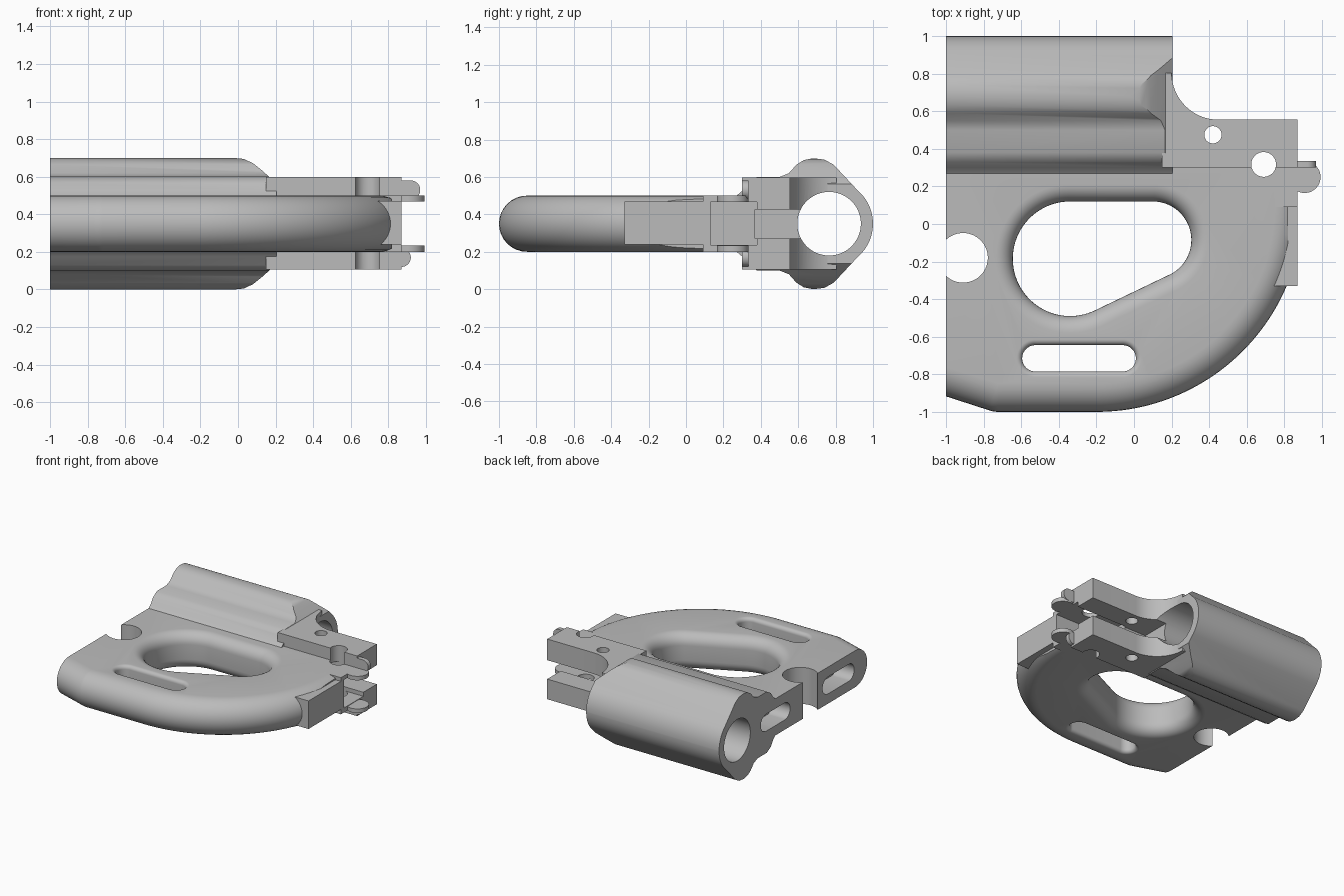
import bpy, bmesh
from math import cos, sin, pi, sqrt, radians
from mathutils import Vector

if "Cube" in bpy.data.objects:
    bpy.data.objects.remove(bpy.data.objects["Cube"])

MID = 0.35  # height of the symmetry plane

gray = bpy.data.materials.new("plain gray")
gray.use_nodes = True
gray.diffuse_color = (0.5, 0.5, 0.5, 1)
gray.node_tree.nodes["Principled BSDF"].inputs["Base Color"].default_value = (0.5, 0.5, 0.5, 1)


def hull(circles, grow=0.0, n=64):
    """Rounded outline wrapped around circles (x, y, radius)."""
    pts = []
    for i in range(n):
        a = 2 * pi * (i + 0.5) / n
        x, y, r = max(circles, key=lambda c: c[0] * cos(a) + c[1] * sin(a) + c[2])
        pts.append((x + (r + grow) * cos(a), y + (r + grow) * sin(a)))
    return pts


def loft(name, rings, axis="z"):
    """Closed solid through rings of (outline, height) along an axis."""
    place = {"x": lambda a, b, h: (h, a, b),
             "y": lambda a, b, h: (a, h, b),
             "z": lambda a, b, h: (a, b, h)}[axis]
    bm = bmesh.new()
    loops = [[bm.verts.new(place(a, b, h)) for a, b in pts] for pts, h in rings]
    for low, high in zip(loops, loops[1:]):
        for i in range(len(low)):
            bm.faces.new((low[i - 1], low[i], high[i], high[i - 1]))
    bm.faces.new(loops[0])
    bm.faces.new(loops[-1])
    bmesh.ops.recalc_face_normals(bm, faces=bm.faces)
    mesh = bpy.data.meshes.new(name)
    bm.to_mesh(mesh)
    bm.free()
    mesh.materials.append(gray)
    obj = bpy.data.objects.new(name, mesh)
    bpy.context.collection.objects.link(obj)
    return obj


def prism(name, pts, lo, hi, axis="z"):
    return loft(name, [(pts, lo), (pts, hi)], axis)


def box(name, x0, x1, y0, y1, z0, z1):
    return prism(name, [(x0, y0), (x1, y0), (x1, y1), (x0, y1)], z0, z1)


def carve(targets, cutter, operation="DIFFERENCE"):
    for obj in targets:
        mod = obj.modifiers.new("carve", "BOOLEAN")
        mod.object, mod.operation, mod.solver = cutter, operation, "EXACT"
        bpy.context.view_layer.objects.active = obj
        bpy.ops.object.modifier_apply(modifier=mod.name)
    bpy.data.objects.remove(cutter)


def flared_cutter(circles, flare, half=0.15):
    """Through-hole cutter whose rims round over into the faces."""
    steps = [flare * sin(pi / 2 * i / 8) for i in range(9)]
    side = [(half - flare + s, flare - sqrt(max(flare ** 2 - s ** 2, 0))) for s in steps]
    side.append((half + 0.05, flare))
    levels = [(-h, g) for h, g in reversed(side)] + side
    return loft("cutter", [(hull(circles, g, 96), MID + h) for h, g in levels])


# Grip plate with a fully rounded outer edge
outer = [(-1.4, -0.62, 0.16), (-0.72, -0.84, 0.16), (-0.2, 0.1, 1.1), (-1.4, 1.0, 0.16)]
rings = []
for i in range(17):
    a = -pi / 2 + pi * i / 16
    rings.append((hull(outer, -0.15 * (1 - cos(a)), 180), MID + 0.15 * sin(a)))
grip = loft("grip_plate", rings)
carve([grip], box("cutter", -1, 0.82, -1.2, 0.31, 0, 1), "INTERSECT")

# Thumb opening, strap slot and round notch
carve([grip], flared_cutter([(-0.34, -0.185, 0.305), (0.1, -0.085, 0.205)], 0.09))
carve([grip], flared_cutter([(-0.525, -0.715, 0.07), (-0.06, -0.715, 0.07)], 0.03))
carve([grip], prism("cutter", hull([(-0.91, -0.18, 0.132)]), 0, 1))

# Barrel housing swept along x
half = [(0.27, 0.5), (0.3, 0.525), (0.33, 0.57), (0.38, 0.6), (0.5, 0.6), (0.55, 0.62),
        (0.59, 0.665), (0.63, 0.69), (0.68, 0.7), (0.74, 0.693), (0.79, 0.665)]
half += [(0.765 + 0.235 * cos(radians(t)), MID + 0.235 * sin(radians(t))) for t in range(50, 0, -7)]
profile = half + [(1.0, MID)] + [(y, 2 * MID - z) for y, z in reversed(half)]
housing = prism("barrel_housing", profile, -1, 0.205, "x")

# Sloped shoulders at the front of the housing, above and below
shoulder = [(-0.04, 0.72), (-0.03, 0.701), (0.03, 0.695), (0.08, 0.672), (0.13, 0.632),
            (0.22, 0.55), (0.4, 0.55), (0.4, 0.8)]
for s in (1, -1):
    pts = [(x, MID + s * (z - MID)) for x, z in shoulder]
    carve([housing], prism("cutter", pts, 0.2, 1.1, "y"))

# Hinge bracket with a concave fillet into the housing
arc = [(0.45 + 0.25 * cos(t), 0.805 + 0.25 * sin(t))
       for t in [-pi / 2 - pi / 2 * i / 16 for i in range(17)]]
bracket = prism("hinge_bracket", [(0.15, 0.3), (0.87, 0.3), (0.87, 0.555)] + arc + [(0.15, 0.805)],
                0.105, 0.598)

# Front end block and the cheek beside the bracket
cheek = box("front_cheek", 0.7, 0.87, 0.09, 0.31, 0.2, 0.5)
front_block = box("front_block", 0.7, 0.87, -0.33, 0.1, 0.24, 0.47)

# Bore, bracket channels and pin holes
carve([housing, bracket], prism("cutter", hull([(0.765, MID, 0.17)]), -1.2, 1.2, "x"))
carve([bracket, housing], box("cutter", 0.2, 1.2, 0.37, 0.9, 0.27, 0.425))
carve([bracket, grip, cheek], box("cutter", 0.4, 1.2, 0.13, 0.38, 0.237, 0.467))
carve([bracket], prism("cutter", hull([(0.42, 0.475, 0.046)], n=32), 0, 1))
carve([bracket, grip, cheek], prism("cutter", hull([(0.69, 0.317, 0.066)], n=32), 0, 1))

# Lightening pockets in the flat rear end
for y0, y1 in ((-0.68, -0.41), (0.15, 0.39)):
    carve([grip, housing], prism("cutter", hull([(y0, MID, 0.07), (y1, MID, 0.07)], n=32), -1.1, -0.84, "x"))

# Latch ears at the front, with a raised lug on each
parts = [grip, housing, bracket, cheek, front_block]
for side, s, reach in (("upper", 1, 0.92), ("lower", -1, 0.87)):
    lo, hi = sorted((MID + s * 0.117, MID + s * 0.15))
    parts.append(prism(side + "_latch_ear", hull([(0.908, 0.25, 0.085)], n=40), lo, hi))
    lug = hull([(0.83, MID + s * 0.18, 0.05), (reach, MID + s * 0.18, 0.05)], n=32)
    parts.append(prism(side + "_latch_lug", lug, 0.3, 0.335, "y"))

bpy.ops.object.select_all(action="DESELECT")
for obj in parts:
    obj.select_set(True)
bpy.context.view_layer.objects.active = grip
bpy.ops.object.shade_smooth_by_angle(angle=radians(32))
